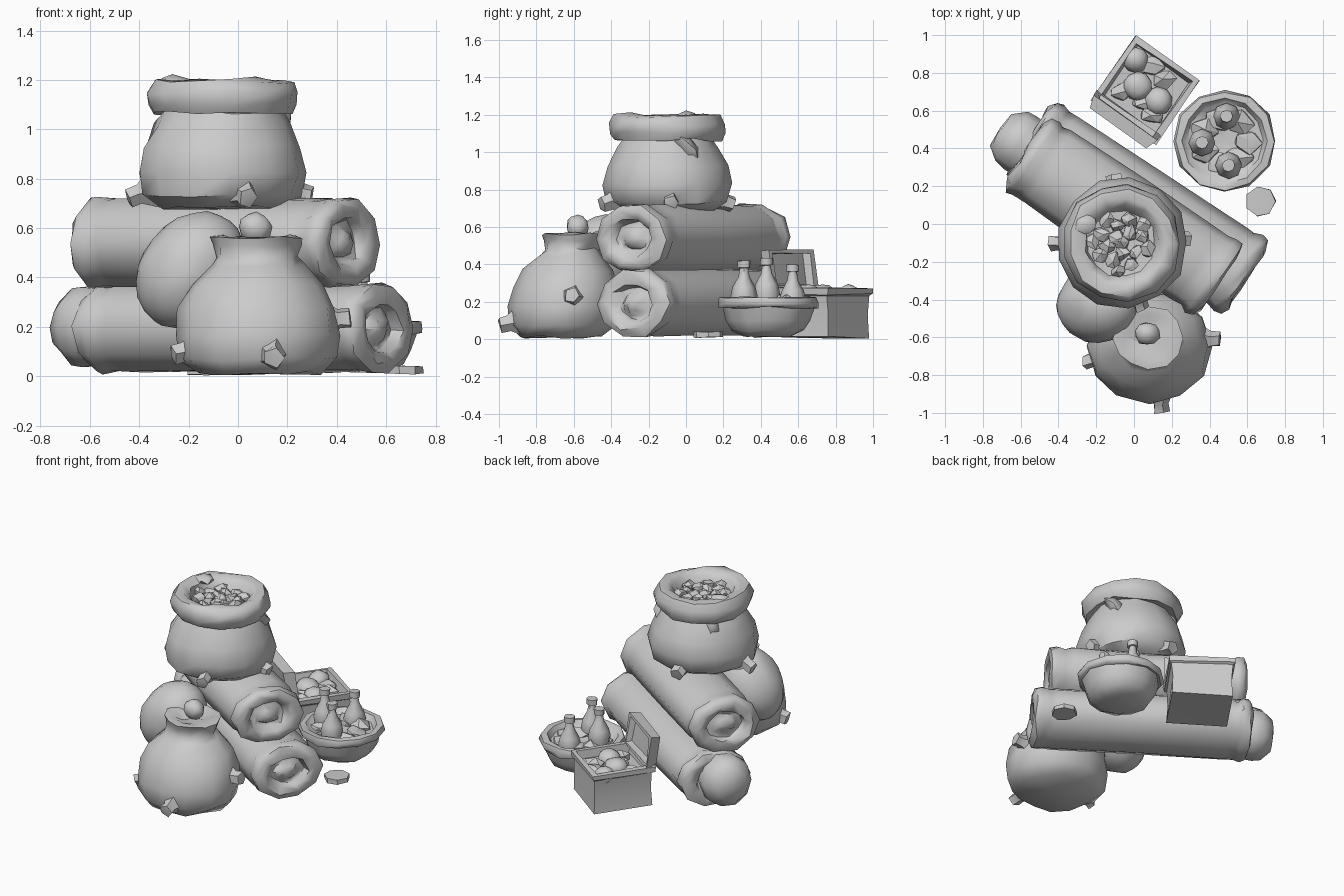
import bpy, bmesh, random
from math import sin, cos, pi, radians
from mathutils import Vector, Matrix

if "Cube" in bpy.data.objects:
    bpy.data.objects.remove(bpy.data.objects["Cube"])

random.seed(4)


def finish(name, bm, matrix, jitter, angle):
    bmesh.ops.remove_doubles(bm, verts=bm.verts, dist=0.0005)
    bm.transform(matrix)
    for v in bm.verts:
        v.co += Vector([random.uniform(-jitter, jitter) for _ in range(3)])
        v.co.z = max(v.co.z, 0.0)
    bmesh.ops.recalc_face_normals(bm, faces=bm.faces)
    me = bpy.data.meshes.new(name)
    bm.to_mesh(me)
    bm.free()
    me.shade_smooth()
    me.set_sharp_from_angle(angle=radians(angle))
    ob = bpy.data.objects.new(name, me)
    bpy.context.collection.objects.link(ob)
    return ob


def lathe(name, profile, n, matrix=Matrix(), jitter=0.0, phase=0.0, angle=50):
    """Revolve (radius, height) points round local z."""
    bm = bmesh.new()
    rings = [[bm.verts.new((r * cos(phase + 2 * pi * i / n), r * sin(phase + 2 * pi * i / n), z))
              for i in range(n)] for r, z in profile]
    for a, b in zip(rings, rings[1:]):
        for i in range(n):
            j = (i + 1) % n
            bm.faces.new((a[i], a[j], b[j], b[i]))
    return finish(name, bm, matrix, jitter, angle)


def blob(name, loc, size, sub=2, jitter=0.0, rot=Matrix(), angle=50):
    bm = bmesh.new()
    bmesh.ops.create_icosphere(bm, subdivisions=sub, radius=1)
    m = Matrix.Translation(loc) @ rot @ Matrix.Diagonal((*size, 1))
    return finish(name, bm, m, jitter, angle)


def basis(x, y, z, loc):
    m = Matrix((x, y, z)).transposed().to_4x4()
    m.translation = loc
    return m


def tuft(name, loc, direction):
    """Tied corner of a sack, flaring outwards."""
    m = Matrix.Translation(loc) @ Vector(direction).to_track_quat('Z', 'Y').to_matrix().to_4x4()
    lathe(name, [(0, -.08), (.09, -.08), (.042, 0), (.042, .045), (0, .05)], 5, m, 0.005)


T = Matrix.Translation

# two stacked rolls with coiled ends
n, up, d = Vector((.55, .835, 0)), Vector((0, 0, .79)), Vector((.835, -.55, 0))


def roll(name, loc, half):
    end = [(0, half - .01), (.05, half - .02), (.085, half - .05), (.115, half - .05), (.135, half - .01),
           (.185, half), (.232, half - .02), (.238, half - .06), (.222, half - .1), (.23, half - .15)]
    prof = end + [(.232, 0)] + [(r, -z) for r, z in reversed(end)]
    lathe(name, prof, 10, basis(n, up, d, loc), .01)


roll("lower_roll", (.02, .083, .195), .69)
roll("upper_roll", (-.06, .038, .54), .62)
lathe("lower_roll_bundle_end", [(0, -.15), (.15, -.15), (.165, 0), (.155, .06), (.1, .125), (0, .135)], 10,
      basis(n, up * 1.32, -d, (-.6, .43, .2)), .005)

# open sack on top
lathe("top_sack", [(0, .68), (.24, .685), (.325, .73), (.345, .83), (.325, .93), (.275, 1.02), (.245, 1.07),
                   (.285, 1.065), (.312, 1.1), (.312, 1.15), (.285, 1.195), (.24, 1.205), (.2, 1.18),
                   (.18, 1.13), (0, 1.12)], 13, T((-.065, -.1, 0)), .01)
for i in range(18):
    a, r = i * 2.4, .165 * (i / 18) ** .5
    blob("sack_filling", (-.065 + r * cos(a), -.1 + r * sin(a), 1.14), (.045, .042, .035), 1, .012, angle=20)
for loc in [(-.4, -.1, .735), (.03, -.41, .735), (.25, -.08, .74), (-.1, .21, .735)]:
    tuft("top_sack_corner", loc, (loc[0] + .065, loc[1] + .1, -.1))
# cloth folds under the collar
blob("collar_fold", (.17, -.0, 1.04), (.05, .045, .11), 1, .006, Matrix.Rotation(.6, 4, 'X'))
blob("collar_fold", (-.23, .06, 1.03), (.06, .05, .1), 1, .006, Matrix.Rotation(.3, 4, 'Y'))
blob("collar_peak", (-.26, -.0, 1.19), (.07, .06, .032), 1, .006)

# tied sack in front
shear = Matrix.Identity(4)
shear[1][2] = .12
lathe("front_sack", [(0, .01), (.25, .012), (.315, .07), (.33, .17), (.317, .27), (.265, .37), (.185, .45),
                     (.16, .48), (.175, .53), (.185, .565), (.14, .57), (.07, .54), (0, .54)],
      12, T((.078, -.67, 0)) @ shear @ Matrix.Diagonal((1, .9, 1, 1)), .01)
blob("front_sack_knot", (.07, -.58, .6), (.068, .06, .065), 2, .005)
for loc, out in [((-.22, -.72, .1), (-1, -.3, -.3)), ((.14, -.95, .085), (.1, -1, -.2)),
                 ((.41, -.61, .23), (1, 0, .1))]:
    tuft("front_sack_corner", loc, out)

# small sack leaning against the rolls
blob("leaning_sack", (-.19, -.43, .43), (.2, .2, .255), 3, .004, Matrix.Rotation(.65, 4, 'Y'))

# basket with bottles
lathe("basket", [(0, .015), (.13, .018), (.195, .045), (.225, .1), (.243, .17), (.262, .17), (.272, .195),
                 (.262, .22), (.225, .225), (.2, .19), (0, .17)], 12, T((.48, .44, 0)), .006)
for i in range(7):
    a = i * 2 * pi / 7
    blob("basket_cloth", (.48 + .12 * cos(a), .44 + .12 * sin(a), .18), (.08, .07, .05), 1, .015, angle=25)
for x, y, z in [(.49, .57, -.02), (.36, .43, .015), (.5, .31, 0)]:
    lathe("bottle", [(0, .17), (.06, .17), (.072, .23), (.06, .28), (.03, .335), (.022, .38), (.034, .382),
                     (.034, .42), (0, .42)], 8, T((x, y, z)), .002)

# open chest with lid leaning back
c = Vector((.06, .71, 0))
lathe("chest", [(0, .01), (.275, .01), (.262, .13), (.272, .23), (.295, .24), (.295, .275), (.25, .28),
                (.235, .22), (0, .22)], 4, T(c), .006, radians(10), 30)
e, f = Vector((.82, -.57, 0)), Vector((.57, .82, 0))
lathe("chest_lid", [(0, .03), (.26, .03), (.295, -.04), (.25, -.04), (.235, .0), (0, .0)], 4,
      basis(-e, Vector((-.04, -.06, .5)), -f, c - f * .205 + Vector((0, 0, .375))), .006, pi / 4, 30)
for x, y, r in [(.01, .87, .068), (.02, .73, .078), (.13, .65, .075)]:
    blob("chest_goods", (x, y, .235), (r, r, .06), 2, .004)
for x, y in [(.16, .76), (-.07, .7), (.1, .57), (.1, .84), (.05, .64)]:
    blob("chest_goods_small", (x, y, .225), (.07, .05, .045), 1, .012, angle=25)

# loose flat disc on the ground
lathe("loose_disc", [(0, .01), (.08, .01), (.08, .04), (0, .045)], 7, T((.67, .12, 0)), .003, angle=30)
